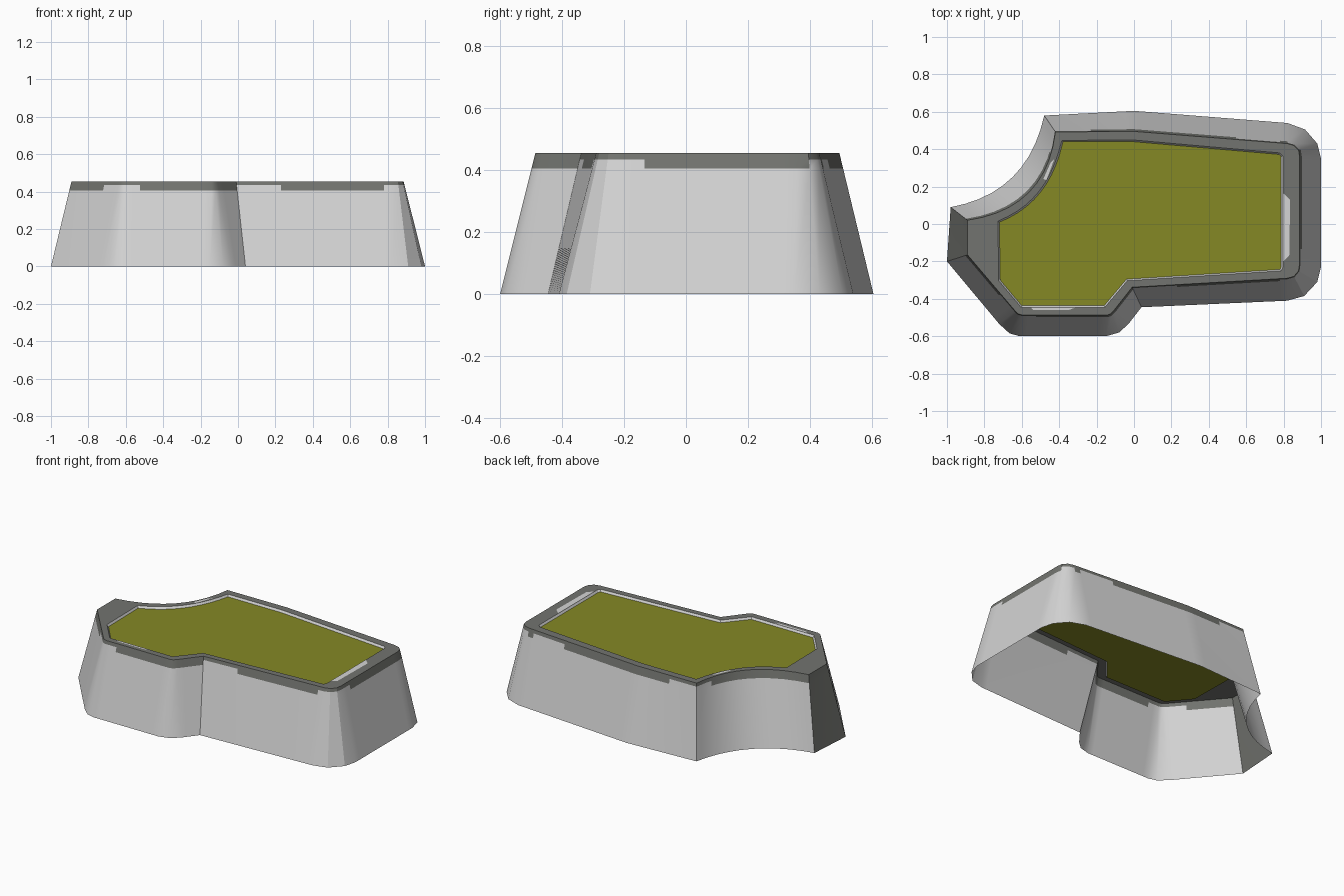
import bpy, bmesh
from mathutils import Vector

if "Cube" in bpy.data.objects:
    bpy.data.objects.remove(bpy.data.objects["Cube"])

TOP = 0.455


def material(name, rgb):
    m = bpy.data.materials.new(name)
    m.diffuse_color = (*rgb, 1)
    m.use_nodes = True
    m.node_tree.nodes["Principled BSDF"].inputs["Base Color"].default_value = m.diffuse_color
    return m


STONE = material("pale_stone", (0.66, 0.66, 0.66))
TRIM = material("dark_grey_trim", (0.17, 0.175, 0.16))
MOSS = material("olive_top", (0.235, 0.25, 0.018))


def arc(a, c, b, n=10):
    """Quadratic curve from a to b with control point c, ends excluded."""
    a, b, c = Vector(a), Vector(b), Vector(c)
    return [a * (1 - t) ** 2 + c * 2 * t * (1 - t) + b * t * t
            for t in (i / n for i in range(1, n))]


def finish(name, bm, mats, smooth=False):
    me = bpy.data.meshes.new(name)
    bm.to_mesh(me)
    bm.free()
    for m in mats:
        me.materials.append(m)
    ob = bpy.data.objects.new(name, me)
    bpy.context.collection.objects.link(ob)
    if smooth:
        bpy.context.view_layer.objects.active = ob
        ob.select_set(True)
        bpy.ops.object.shade_smooth_by_angle(angle=0.5)
        ob.select_set(False)
    return ob


# Wall corners, anticlockwise: foot x, y and matching rim x, y
corners = [
    (-1.0, -.20, -.89, -.165), (-.72, -.535, -.635, -.465),
    (-.665, -.585, -.62, -.48), (-.61, -.60, -.60, -.486),
    (-.15, -.60, -.14, -.486), (-.08, -.58, -.125, -.48),
    (-.03, -.535, -.11, -.465), (.04, -.445, -.01, -.338),
    (.82, -.41, .82, -.29), (.91, -.385, .855, -.28),
    (.98, -.31, .88, -.25), (1.0, -.23, .885, -.215),
    (1.0, .35, .885, .36), (.98, .43, .88, .395),
    (.915, .505, .855, .42), (.82, .54, .82, .43),
    (0, .605, 0, .495), (-.48, .58, -.42, .492)]
foot = [Vector(p[:2]) for p in corners]
rim = [Vector(p[2:]) for p in corners]
foot += arc((-.48, .58), (-.57, .165), (-.98, .09)) + [Vector((-.98, .09))]
rim += arc((-.42, .492), (-.47, .08), (-.89, .02)) + [Vector((-.89, .02))]
left_wall = len(foot) - 1

# Stone patches that rise into the trim: x and y ranges
patches = [(-.73, -.52, -1, 0), (0, .24, -1, 0), (.8, 1, -1, -.15),
           (.83, 1, .39, 1), (.55, .8, .3, 1), (-.45, -.22, .3, 1)]

# Split wall segments so the trim edge can step
lo, hi, tags = [], [], []
for i in range(len(foot)):
    j = (i + 1) % len(foot)
    n = max(1, round((rim[j] - rim[i]).length / 0.04))
    for k in range(n):
        lo.append(foot[i].lerp(foot[j], k / n))
        hi.append(rim[i].lerp(rim[j], k / n))
        tags.append(i)

# Sloping wall, open underneath
bm = bmesh.new()
rings = []
for z in (0, .405, .434, TOP):
    rings.append([bm.verts.new((*a.lerp(b, z / TOP), z)) for a, b in zip(lo, hi)])
for r in range(3):
    for i in range(len(lo)):
        j = (i + 1) % len(lo)
        f = bm.faces.new((rings[r][i], rings[r][j], rings[r + 1][j], rings[r + 1][i]))
        c = f.calc_center_median()
        raised = any(x0 < c.x < x1 and y0 < c.y < y1 for x0, x1, y0, y1 in patches)
        stone = (r == 0 or (r == 1 and raised)) and tags[i] != left_wall
        f.material_index = 0 if stone else 1
finish("sloping_wall", bm, [STONE, TRIM], smooth=True)

# Olive top outline
moss = [Vector(p) for p in [
    (-.715, -.30), (-.60, -.437), (-.16, -.437), (-.04, -.295), (.78, -.243),
    (.787, -.23), (.787, .36), (.775, .372), (0, .44), (-.38, .44)]]
moss += arc((-.38, .44), (-.45, .115), (-.72, .01)) + [Vector((-.72, .01))]


def grow(pts, d):
    """Offset an anticlockwise outline outwards by d."""
    out = []
    for i, p in enumerate(pts):
        a = (p - pts[i - 1]).normalized()
        b = (pts[(i + 1) % len(pts)] - p).normalized()
        n = Vector((a.y + b.y, -a.x - b.x)).normalized()
        out.append(p + n * d)
    return out


lip = grow(moss, 0.009)

# Flat rim between wall and recess
bm = bmesh.new()
edges = []
for loop in (hi, lip):
    vs = [bm.verts.new((*p, TOP)) for p in loop]
    edges += [bm.edges.new((vs[i - 1], vs[i])) for i in range(len(vs))]
bmesh.ops.triangle_fill(bm, use_beauty=True, edges=edges, normal=(0, 0, 1))
for f in bm.faces:
    f.normal_update()
    if f.normal.z < 0:
        f.normal_flip()
finish("top_rim", bm, [TRIM])

# Pale lip stepping down to the olive top
bm = bmesh.new()
a = [bm.verts.new((*p, TOP)) for p in lip]
b = [bm.verts.new((*p, TOP - .013)) for p in moss]
for i in range(len(a)):
    bm.faces.new((a[i - 1], a[i], b[i], b[i - 1]))
finish("recess_lip", bm, [STONE])

# Olive top
bm = bmesh.new()
bm.faces.new([bm.verts.new((*p, TOP - .013)) for p in moss])
finish("olive_top", bm, [MOSS])

# Worn pale patches on the rim
worn = {
    "front": [(-.55, -.446), (-.54, -.46), (-.35, -.46), (-.31, -.446)],
    "right": [(.797, -.20), (.83, -.17), (.835, .13), (.797, .165)],
    "left": [(-.425, .35), (-.445, .33), (-.485, .24), (-.468, .235)]}
for side, pts in worn.items():
    bm = bmesh.new()
    f = bm.faces.new([bm.verts.new((*p, TOP + .001)) for p in pts])
    f.normal_update()
    if f.normal.z < 0:
        f.normal_flip()
    finish("worn_patch_" + side, bm, [STONE])
